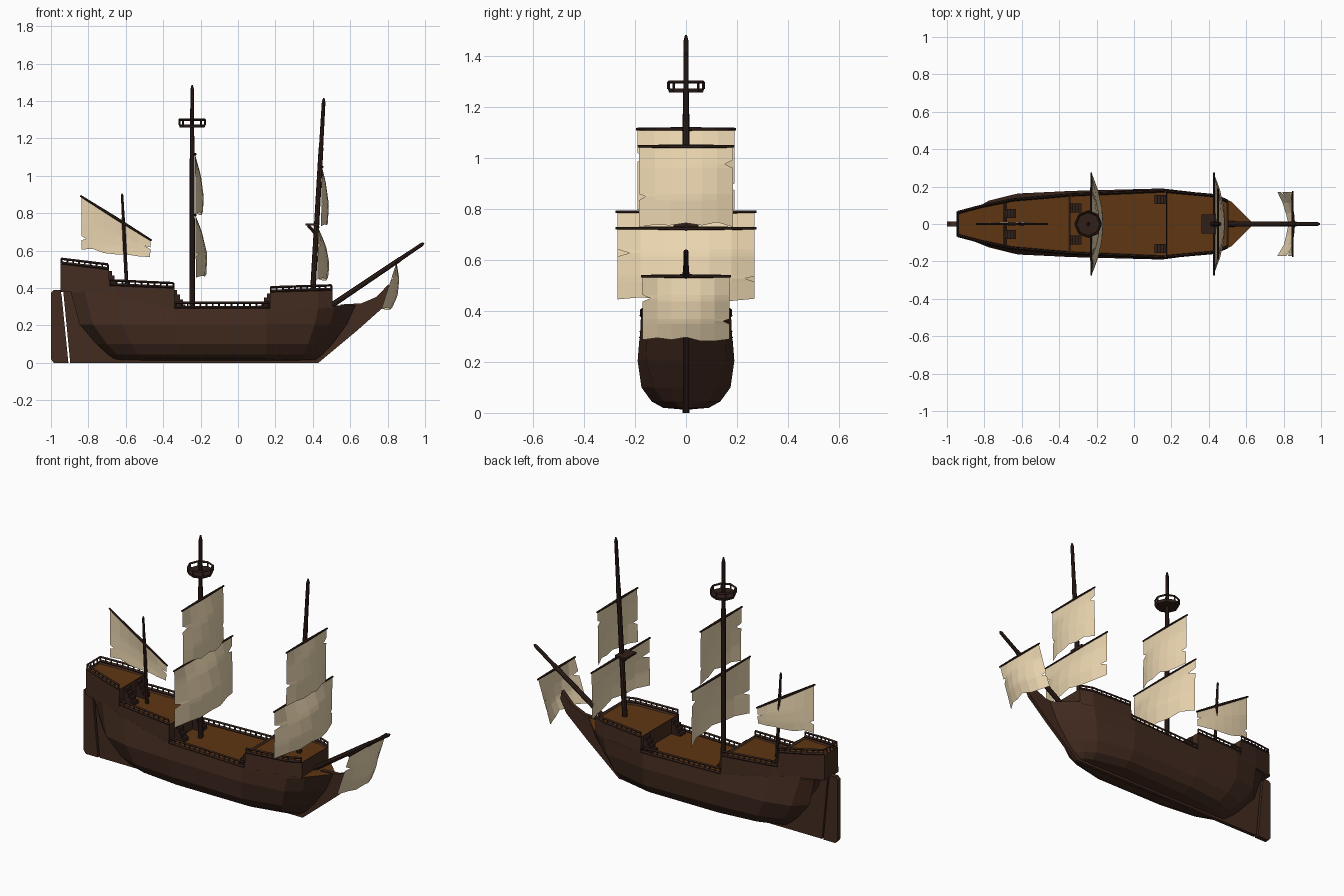
import bpy, bmesh, math
from mathutils import Vector, Matrix

if "Cube" in bpy.data.objects:
    bpy.data.objects.remove(bpy.data.objects["Cube"])


def material(name, rgb):
    m = bpy.data.materials.new(name)
    m.diffuse_color = (*rgb, 1)
    m.use_nodes = True
    m.node_tree.nodes["Principled BSDF"].inputs["Base Color"].default_value = m.diffuse_color
    return m


HULL = material("dark_wood", (0.055, 0.024, 0.014))
DECK = material("deck_wood", (0.115, 0.037, 0.006))
SPAR = material("spar_wood", (0.03, 0.014, 0.01))
CLOTH = material("canvas", (0.84, 0.68, 0.44))


def finish(bm, name, *mats, fix=True):
    if fix:
        bmesh.ops.recalc_face_normals(bm, faces=bm.faces[:])
    me = bpy.data.meshes.new(name)
    bm.to_mesh(me)
    bm.free()
    for m in mats:
        me.materials.append(m)
    ob = bpy.data.objects.new(name, me)
    bpy.context.collection.objects.link(ob)
    return ob


def pole(bm, p, q, r1, r2, seg=8):
    p, q = Vector(p), Vector(q)
    rot = (q - p).to_track_quat('Z', 'Y').to_matrix().to_4x4()
    bmesh.ops.create_cone(bm, cap_ends=True, segments=seg, radius1=r1, radius2=r2,
                          depth=(q - p).length, matrix=Matrix.Translation((p + q) / 2) @ rot)


def beam(bm, p, q, w):
    pole(bm, p, q, w * 0.71, w * 0.71, 4)


def box(bm, lo, hi):
    lo, hi = Vector(lo), Vector(hi)
    bmesh.ops.create_cube(bm, size=1, matrix=Matrix.Translation((lo + hi) / 2)
                          @ Matrix.Diagonal((*(hi - lo), 1)))


def plate(name, pts, half, mat):
    bm = bmesh.new()
    f = bm.faces.new([bm.verts.new((x, -half, z)) for x, z in pts])
    ext = bmesh.ops.extrude_face_region(bm, geom=[f])['geom']
    bmesh.ops.translate(bm, vec=(0, 2 * half, 0), verts=[v for v in ext if isinstance(v, bmesh.types.BMVert)])
    finish(bm, name, mat)


# Hull: (x at bottom, x at top, half widths at five levels, height of top level), stern to stem
STATIONS = [(-0.66, -0.90, (0.01, 0.02, 0.03, 0.055, 0.075), 0.40),
            (-0.62, -0.82, (0.03, 0.07, 0.10, 0.125, 0.10), 0.385),
            (-0.52, -0.65, (0.06, 0.11, 0.145, 0.163, 0.135), 0.35),
            (-0.30, -0.34, (0.08, 0.135, 0.165, 0.177, 0.162), 0.29),
            (0.15, 0.15, (0.09, 0.135, 0.175, 0.19, 0.183), 0.29),
            (0.34, 0.43, (0.05, 0.09, 0.125, 0.155, 0.158), 0.30),
            (0.39, 0.52, (0.025, 0.045, 0.065, 0.095, 0.12), 0.305),
            (0.43, 0.63, (0.004, 0.005, 0.006, 0.007, 0.01), 0.31)]
LEVELS = (0.02, 0.045, 0.10, 0.205)
bm = bmesh.new()
rings = []
for xb, xt, ys, zt in STATIONS:
    side = []
    for i, y in enumerate(ys):
        t = (0, 0.15, 0.4, 0.78, 1)[i]
        side.append((xb + (xt - xb) * t, y, LEVELS[i] if i < 4 else zt))
    pts = [(x, -y, z) for x, y, z in reversed(side)] + [(xb, 0, 0.012)] + side
    rings.append([bm.verts.new(p) for p in pts])
for a, b in zip(rings, rings[1:]):
    for i in range(len(a)):
        j = (i + 1) % len(a)
        f = bm.faces.new((a[i], a[j], b[j], b[i]))
        f.material_index = int(j == 0)
bm.faces.new(rings[0])
bm.faces.new(rings[-1])
finish(bm, "hull", HULL, DECK)

EDGE = [(-0.95, 0.066, 0.39)] + [(s[1], s[2][4], s[3]) for s in STATIONS]


def edge(x):
    for a, b in zip(EDGE, EDGE[1:]):
        if x <= b[0]:
            t = (x - a[0]) / (b[0] - a[0])
            return a[1] + (b[1] - a[1]) * t, a[2] + (b[2] - a[2]) * t
    return EDGE[-1][1:]


# Raised decks: wooden sides with a sunken deck surface
def raised_deck(name, xs, z0, z1):
    bm = bmesh.new()
    low, top = [], []
    for s in (-1, 1):
        for x in (xs if s < 0 else reversed(xs)):
            y, z = edge(x)
            zt = z0 + (z1 - z0) * (x - xs[0]) / (xs[-1] - xs[0])
            low.append(bm.verts.new((x, s * y, z - 0.01)))
            top.append(bm.verts.new((x, s * (y - 0.004), zt)))
    n = len(low)
    for i in range(n):
        bm.faces.new((low[i], low[(i + 1) % n], top[(i + 1) % n], top[i]))
    bm.faces.new(low)
    lid = bm.faces.new(top)
    bmesh.ops.recalc_face_normals(bm, faces=bm.faces[:])
    lid.material_index = 1
    r = bmesh.ops.inset_region(bm, faces=[lid], thickness=0.01, depth=-0.012)
    for f in r['faces']:
        f.material_index = 0
    finish(bm, name, HULL, DECK, fix=False)


raised_deck("poop_deck", [-0.95, -0.82, -0.69], 0.53, 0.50)
raised_deck("quarter_deck", [-0.69, -0.65, -0.5, -0.34], 0.415, 0.40)
raised_deck("fore_deck", [0.17, 0.3, 0.43, 0.505], 0.38, 0.39)


# Railings along both sides
def railing(name, xs, z0, z1, h, stern=False):
    bm = bmesh.new()

    def at(x, s):
        return Vector((x, s * (edge(x)[0] - 0.006), z0 + (z1 - z0) * (x - xs[0]) / (xs[-1] - xs[0])))
    up = Vector((0, 0, h))
    for s in (-1, 1):
        for a, b in zip(xs, xs[1:]):
            for dz, w in ((up, 0.009), (up * 0.12, 0.012)):
                beam(bm, at(a, s) + dz, at(b, s) + dz, w)
        n = round((xs[-1] - xs[0]) / 0.033)
        for i in range(n + 1):
            p = at(xs[0] + (xs[-1] - xs[0]) * i / n, s)
            beam(bm, p, p + up, 0.007)
    if stern:
        p, q = at(xs[0], -1), at(xs[0], 1)
        beam(bm, p + up, q + up, 0.009)
        for i in range(1, 4):
            m = p.lerp(q, i / 4)
            beam(bm, m, m + up, 0.007)
    finish(bm, name, SPAR)


railing("poop_rail", [-0.943, -0.82, -0.695], 0.53, 0.50, 0.026, True)
railing("quarter_rail", [-0.685, -0.65, -0.5, -0.345], 0.415, 0.40, 0.026)
railing("main_rail", [-0.335, -0.1, 0.15, 0.165], 0.292, 0.292, 0.028)
railing("fore_rail", [0.175, 0.3, 0.43, 0.5], 0.38, 0.39, 0.024)

# Stairs between the decks
bm = bmesh.new()
for x, d, y, z0, z1 in ((-0.34, 1, 0.085, 0.285, 0.39), (-0.69, 1, 0.055, 0.40, 0.49), (0.17, -1, 0.13, 0.285, 0.37)):
    for s in (-1, 1):
        for i in range(4):
            xa, xb = sorted((x, x + d * 0.015 * (4 - i)))
            zs = z0 + (z1 - z0) * i / 4
            box(bm, (xa, s * y - 0.024, zs), (xb, s * y + 0.024, zs + (z1 - z0) / 4))
finish(bm, "stairs", SPAR)

# Keel with stem and beak, and rudder
plate("keel_and_stem", [(-0.935, 0.39), (-0.897, 0), (0.43, 0), (0.64, 0.175), (0.775, 0.295), (0.815, 0.37),
                        (0.805, 0.42), (0.74, 0.352), (0.66, 0.318), (0.55, 0.312), (0.42, 0.06),
                        (-0.6, 0.06), (-0.8, 0.39)], 0.011, HULL)
plate("rudder", [(-0.985, 0), (-1, 0.02), (-1, 0.375), (-0.985, 0.39), (-0.95, 0.39), (-0.943, 0.36),
                 (-0.907, 0)], 0.014, HULL)


# Masts and bowsprit
def mast(name, p, q, r):
    bm = bmesh.new()
    p, q = Vector(p), Vector(q)
    m, t = p.lerp(q, 0.75), p.lerp(q, 0.98)
    pole(bm, p, m, r, r * 0.85)
    pole(bm, m, t, r * 0.75, r * 0.65)
    pole(bm, t, q, r * 0.65, r * 0.25)
    finish(bm, name, SPAR)


mast("main_mast", (-0.245, 0, 0.27), (-0.245, 0, 1.485), 0.015)
mast("fore_mast", (0.399, 0, 0.36), (0.459, 0, 1.415), 0.015)
mast("mizzen_mast", (-0.594, 0, 0.39), (-0.62, 0, 0.905), 0.01)
mast("bowsprit", (0.49, 0, 0.30), (0.994, 0, 0.64), 0.015)

# Crow's nest and small fore top platform
bm = bmesh.new()
c = Vector((-0.245, 0, 0))
pole(bm, c + Vector((0, 0, 1.258)), c + Vector((0, 0, 1.274)), 0.066, 0.072, 8)
ring = [c + Vector((0.068 * math.cos(a * math.pi / 4), 0.068 * math.sin(a * math.pi / 4), 1.272)) for a in range(8)]
for a, b in zip(ring, ring[1:] + ring[:1]):
    up = Vector((0, 0, 0.028))
    beam(bm, a, a + up, 0.008)
    beam(bm, a + up, b + up, 0.009)
finish(bm, "crows_nest", SPAR)
bm = bmesh.new()
box(bm, (0.36, -0.05, 0.733), (0.43, 0.05, 0.745))
beam(bm, (0.375, 0, 0.735), (0.415, 0, 0.69), 0.012)
finish(bm, "fore_top_platform", SPAR)

US = [0, 0.17, 0.33, 0.5, 0.67, 0.83, 1]


# Sail: bilinear patch with a belly, torn at the edges by pulling in single points
def sail(name, tl, tr, bl, br, belly, tear=0):
    tl, tr, bl, br, belly = map(Vector, (tl, tr, bl, br, belly))
    va, vb = 0.22 + 0.12 * tear, 0.62 + 0.07 * tear
    vs = [0, va - 0.05, va, va + 0.05, vb - 0.03, vb, vb + 0.05, 1]
    bm = bmesh.new()
    grid = []
    for j, v in enumerate(vs):
        row = []
        for i, u in enumerate(US):
            if j == 2 and i == (0 if tear % 2 else 6):
                u += 0.09 if i == 0 else -0.09
            if j == 5 and i == (6 if tear % 2 else 0):
                u += 0.07 if i == 0 else -0.07
            w = v
            if j == 7:
                w -= (0, 0.03, 0.02, 0.05, 0.02, 0.06, 0.0)[(i + tear * 2) % 7]
            p = tl.lerp(tr, u).lerp(bl.lerp(br, u), w)
            row.append(bm.verts.new(p + belly * (1 - (2 * u - 1) ** 2) * math.sin(math.pi * 0.68 * w)))
        grid.append(row)
    for a, b in zip(grid, grid[1:]):
        for i in range(6):
            bm.faces.new((a[i], a[i + 1], b[i + 1], b[i]))
    finish(bm, name + "_sail", CLOTH)
    # Yard holding the sail
    bm = bmesh.new()
    m, e = (tl + tr) / 2, (tr - tl).normalized() * 0.006
    pole(bm, m, tl - e, 0.008, 0.005, 6)
    pole(bm, m, tr + e, 0.008, 0.005, 6)
    finish(bm, name + "_yard", SPAR)


def square_sail(name, xt, xb, half, zt, zb, belly, tear):
    sail(name, (xt, -half, zt), (xt, half, zt), (xb, -half, zb), (xb, half, zb), (belly, 0, 0), tear)


square_sail("main_course", -0.228, -0.225, 0.27, 0.79, 0.455, 0.062, 0)
square_sail("main_top", -0.23, -0.226, 0.19, 1.115, 0.79, 0.043, 1)
square_sail("fore_course", 0.428, 0.425, 0.27, 0.725, 0.44, 0.062, 1)
square_sail("fore_top", 0.449, 0.444, 0.185, 1.047, 0.73, 0.04, 0)
square_sail("sprit", 0.848, 0.765, 0.17, 0.537, 0.282, 0.062, 1)
sail("mizzen", (-0.838, 0, 0.89), (-0.467, 0, 0.657), (-0.838, 0, 0.60), (-0.47, 0, 0.56), (0, 0.012, 0), 2)
